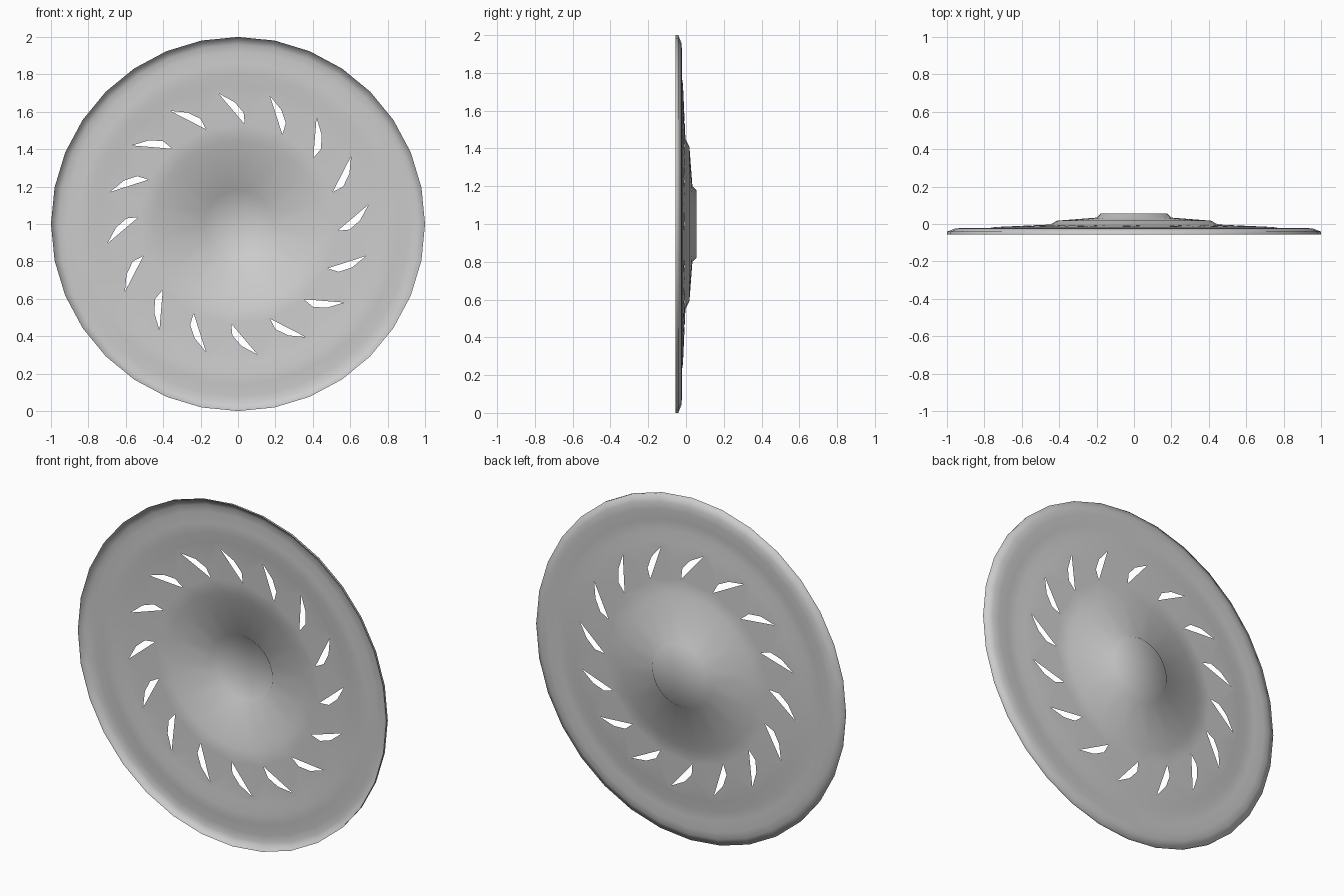
import bpy, bmesh, math
from mathutils import Vector
from mathutils.geometry import delaunay_2d_cdt

if "Cube" in bpy.data.objects:
    bpy.data.objects.remove(bpy.data.objects["Cube"])

SEGMENTS, SLOTS = 32, 16
# (radius, y) from hub to rim
PROFILE = [(0.0, 0.055), (0.18, 0.055), (0.20, 0.034), (0.41, 0.018), (0.45, -0.003),
           (0.74, -0.016), (0.80, -0.026), (0.86, -0.027), (0.92, -0.021),
           (0.96, -0.025), (1.0, -0.041)]
RIM_Y = -0.055
# One blade-shaped slot, relative to the disc centre
SLOT = [(0.533, -0.036), (0.596, -0.03), (0.652, 0.019), (0.698, 0.104)]


def height(r):
    for (r0, y0), (r1, y1) in zip(PROFILE, PROFILE[1:]):
        if r <= r1 + 1e-5:
            return y0 + (y1 - y0) * (r - r0) / (r1 - r0)
    return PROFILE[-1][1]


def rotated(p, a):
    c, s = math.cos(a), math.sin(a)
    return Vector((p[0] * c - p[1] * s, p[0] * s + p[1] * c))


# Plan of the disc: concentric rings plus slot outlines
points, edges = [Vector((0, 0))], []


def add_loop(loop):
    start, n = len(points), len(loop)
    points.extend(loop)
    edges.extend((start + i, start + (i + 1) % n) for i in range(n))


for r, _ in PROFILE[1:]:
    add_loop([rotated((r, 0), math.tau * i / SEGMENTS) for i in range(SEGMENTS)])
slots = [[rotated(p, math.tau * k / SLOTS) for p in SLOT] for k in range(SLOTS)]
for slot in slots:
    add_loop(slot)


def in_slot(p):
    return any(all((b - a).cross(p - a) > 0 for a, b in zip(s, s[1:] + s[:1])) for s in slots)


# Triangulate the plan, leave the slots open and lift it to the profile
verts, _, faces, *_ = delaunay_2d_cdt(points, edges, [], 0, 1e-5)
bm = bmesh.new()
bv = []
for p in verts:
    r = p.length
    # points on ring chords stay on the ring they belong to
    bv.append(bm.verts.new((p.x, height(r), p.y + 1)))
for f in faces:
    if not in_slot(sum((verts[i] for i in f), Vector((0, 0))) / len(f)):
        bm.faces.new([bv[i] for i in f])

# Short straight lip around the rim
outer = [e for e in bm.edges if len(e.link_faces) == 1
         and all((Vector((v.co.x, v.co.z - 1))).length > 0.99 for v in e.verts)]
lip = bmesh.ops.extrude_edge_only(bm, edges=outer)
for v in lip["geom"]:
    if isinstance(v, bmesh.types.BMVert):
        v.co.y = RIM_Y
bmesh.ops.recalc_face_normals(bm, faces=bm.faces)
for f in bm.faces:
    f.smooth = True

mesh = bpy.data.meshes.new("slotted_disc")
bm.to_mesh(mesh)
bm.free()
mat = bpy.data.materials.new("plain grey")
mat.diffuse_color = (0.6, 0.6, 0.6, 1)
mat.use_nodes = True
mat.node_tree.nodes["Principled BSDF"].inputs["Base Color"].default_value = mat.diffuse_color
mesh.materials.append(mat)
disc = bpy.data.objects.new("slotted_disc", mesh)
bpy.context.collection.objects.link(disc)
